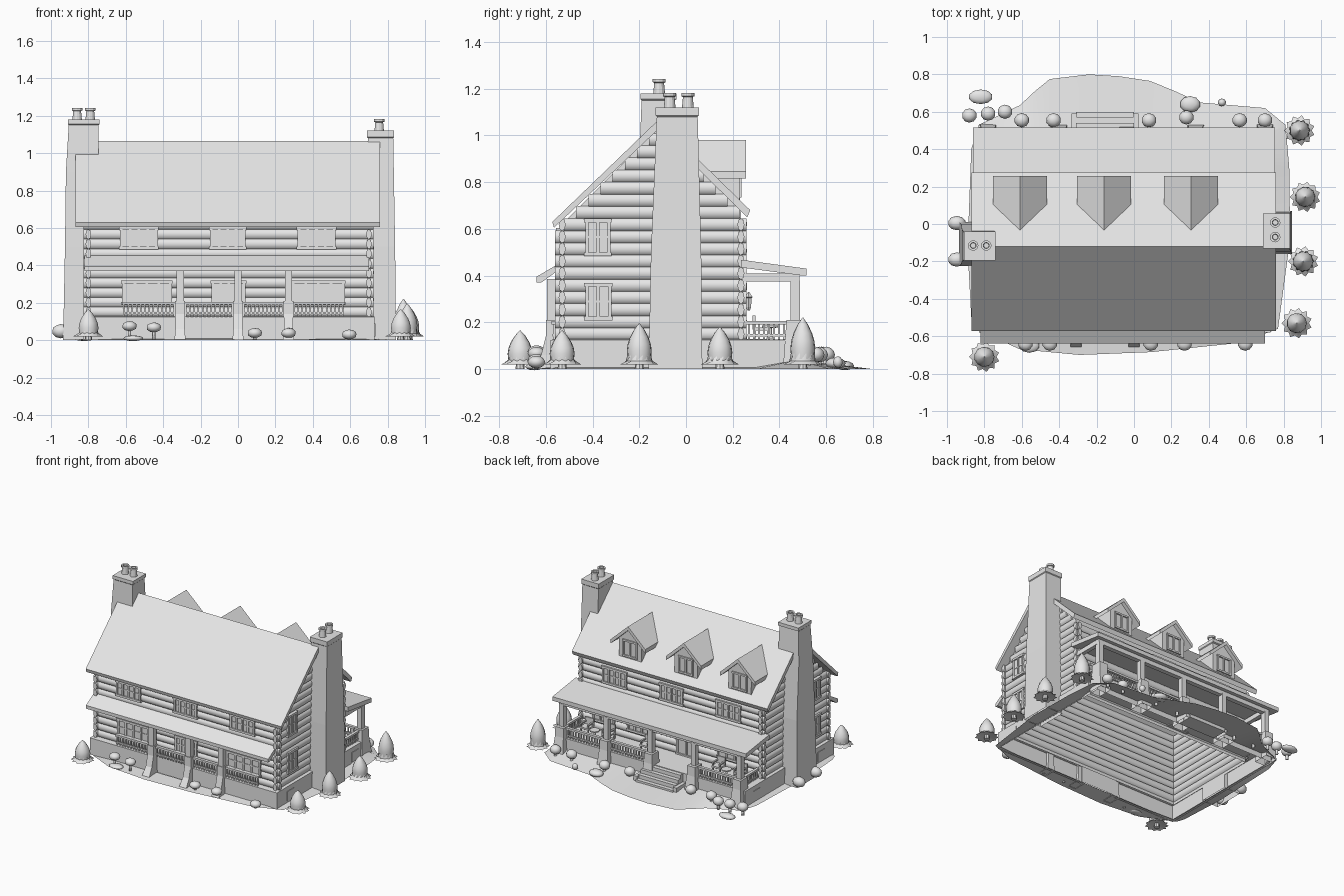
import bpy, bmesh, math, random
from mathutils import Matrix, Vector
random.seed(4)

GREY = bpy.data.materials.new("light_grey")
GREY.diffuse_color = (0.8, 0.8, 0.8, 1)


def finish(bm, name, smooth=False, recalc=True):
    if recalc:
        bmesh.ops.recalc_face_normals(bm, faces=bm.faces)
    me = bpy.data.meshes.new(name)
    bm.to_mesh(me)
    bm.free()
    me.materials.append(GREY)
    if smooth:
        me.shade_smooth()
    ob = bpy.data.objects.new(name, me)
    bpy.context.collection.objects.link(ob)
    return ob


def loft(bm, rings, bottom=True, top=True):
    vs = [[bm.verts.new(p) for p in r] for r in rings]
    n = len(vs[0])
    for a, b in zip(vs, vs[1:]):
        for i in range(n):
            bm.faces.new((a[i], a[(i + 1) % n], b[(i + 1) % n], b[i]))
    if bottom:
        bm.faces.new(vs[0][::-1])
    if top:
        bm.faces.new(vs[-1])


def rect(z, x0, x1, y0, y1):
    return [(x0, y0, z), (x1, y0, z), (x1, y1, z), (x0, y1, z)]


def box(bm, x0, x1, y0, y1, z0, z1, bottom=True):
    loft(bm, [rect(z0, x0, x1, y0, y1), rect(z1, x0, x1, y0, y1)], bottom)


def prism_x(bm, prof, x0, x1):
    loft(bm, [[(x, y, z) for y, z in prof] for x in (x0, x1)])


def lathe(bm, x, y, prof, n=12, star=0.0):
    # star alternates the radius to give ragged points
    rings = []
    for k, (r, z) in enumerate(prof):
        rings.append([(x + r * (1 - star * ((i + k) % 2)) * math.cos(2 * math.pi * i / n),
                       y + r * (1 - star * ((i + k) % 2)) * math.sin(2 * math.pi * i / n), z) for i in range(n)])
    loft(bm, rings)


XL, XR, YF, YB = -0.80, 0.70, -0.53, 0.235   # wall planes
RIDGE_Y, RIDGE_Z = -0.12, 1.06

# House shell, open underneath and under the roof
bm = bmesh.new()
prism_x(bm, [(YF, 0.1), (YF, 0.62), (RIDGE_Y, 1.03), (YB, 0.68), (YB, 0.1)], XL, XR)
bmesh.ops.recalc_face_normals(bm, faces=bm.faces)
bmesh.ops.delete(bm, geom=[f for f in bm.faces if abs(f.normal.z) > 0.3], context='FACES_ONLY')
finish(bm, "house_walls", recalc=False)

# Log courses on all four walls, shortened under the gables
bm = bmesh.new()


def log(p, q, r=0.027, squash=0.015):
    p, q = Vector(p), Vector(q)
    side = Vector((0, 0, 1)).cross((q - p).normalized())
    loft(bm, [[c + side * squash * math.cos(a * math.pi / 4) + Vector((0, 0, r * math.sin(a * math.pi / 4)))
               for a in range(8)] for c in (p, q)])


for k in range(17):
    z = 0.15 + k * 0.052
    if z < 0.63:
        log((XL - 0.025, YF, z), (XR + 0.025, YF, z))
    if z < 0.67:
        log((XL - 0.025, YB, z), (XR + 0.025, YB, z))
    ya = max(YF - 0.03, RIDGE_Y - (1.02 - z))
    yb = min(YB + 0.025, RIDGE_Y + (1.02 - z))
    if yb - ya > 0.05:
        for x in (XL, XR):
            log((x, ya, z), (x, yb, z))
finish(bm, "log_courses", True).modifiers.new("edges", 'EDGE_SPLIT').split_angle = math.radians(50)

# Main roof and the two porch roofs
bm = bmesh.new()
prism_x(bm, [(-0.565, 0.605), (-0.572, 0.63), (RIDGE_Y, RIDGE_Z + 0.005), (0.275, 0.68), (0.262, 0.65), (RIDGE_Y, 1.025)], -0.87, 0.76)
finish(bm, "main_roof")
bm = bmesh.new()
prism_x(bm, [(-0.53, 0.435), (-0.53, 0.46), (-0.64, 0.395), (-0.64, 0.37), (-0.62, 0.37)], -0.82, 0.70)
finish(bm, "front_porch_roof")
bm = bmesh.new()
prism_x(bm, [(0.235, 0.435), (0.235, 0.468), (0.515, 0.43), (0.515, 0.40), (0.5, 0.40)], -0.86, 0.755)
box(bm, -0.80, 0.72, 0.45, 0.485, 0.37, 0.41)
for x in (-0.78, 0.70):
    box(bm, x - 0.015, x + 0.015, 0.24, 0.46, 0.375, 0.41)
finish(bm, "back_porch_roof")

# Dormers on the back slope, their backs cut along the roof
bm = bmesh.new()
for c in (-0.61, -0.16, 0.305):
    prof = [(c - 0.095, 0.70), (c + 0.095, 0.70), (c + 0.095, 0.87), (c, 0.955), (c - 0.095, 0.87)]
    loft(bm, [[(x, RIDGE_Y + (1.04 - z) / 0.97, z) for x, z in prof], [(x, 0.228, z) for x, z in prof]], bottom=False)
    for s in (-1, 1):
        rows = []
        for x, z, yb in ((c, 0.98, -0.04), (c + s * 0.145, 0.845, 0.10)):
            rows.append([(x, yb, z), (x, 0.257, z), (x, 0.257, z - 0.03), (x, yb, z - 0.03)])
        loft(bm, rows)
    for z in (0.735, 0.85):
        box(bm, c - 0.062, c + 0.062, 0.225, 0.238, z, z + 0.013)
    for dx in (-0.055, 0, 0.055):
        box(bm, c + dx - 0.006, c + dx + 0.006, 0.225, 0.237, 0.74, 0.855)
finish(bm, "dormers")

# Chimneys with caps and pots
bm = bmesh.new()
loft(bm, [rect(0, 0.70, 0.845, -0.16, 0.07), rect(0.5, 0.70, 0.84, -0.15, 0.065),
          rect(1.08, 0.695, 0.83, -0.125, 0.05), rect(1.085, 0.69, 0.835, -0.13, 0.055),
          rect(1.12, 0.69, 0.835, -0.13, 0.055)], bottom=False)
loft(bm, [rect(0, -0.935, -0.80, -0.225, 0.01), rect(0.5, -0.925, -0.80, -0.215, 0),
          rect(0.9, -0.92, -0.745, -0.20, -0.03), rect(1.15, -0.905, -0.745, -0.19, -0.05),
          rect(1.155, -0.91, -0.74, -0.195, -0.04), rect(1.18, -0.91, -0.74, -0.195, -0.04)], bottom=False)
for x, y, z in ((0.755, 0.008, 1.12), (0.755, -0.07, 1.12), (-0.86, -0.115, 1.18), (-0.79, -0.115, 1.18)):
    lathe(bm, x, y, [(0.026, z - 0.01), (0.021, z + 0.045), (0.028, z + 0.048), (0.028, z + 0.062), (0.016, z + 0.062), (0.014, z + 0.03)])
finish(bm, "chimneys")

# Windows and doors, laid out on any wall by (along, height, depth)
bm = bmesh.new()


def plate(wall, u0, u1, z0, z1, d):
    if wall == 'front':
        box(bm, u0, u1, YF - d, YF, z0, z1)
    elif wall == 'back':
        box(bm, u0, u1, YB, YB + d, z0, z1)
    elif wall == 'left':
        box(bm, XL - d, XL, u0, u1, z0, z1)
    else:
        box(bm, XR, XR + d, u0, u1, z0, z1)


def window(wall, u0, u1, z0, z1, panes):
    plate(wall, u0, u1, z0, z1, 0.016)
    for a, b in ((z0 - 0.006, z0 + 0.01), (z1 - 0.012, z1 + 0.004)):
        plate(wall, u0 - 0.006, u1 + 0.006, a, b, 0.026)
    for i in range(panes + 1):
        u = u0 + 0.006 + (u1 - u0 - 0.012) * i / panes
        plate(wall, u - 0.007, u + 0.007, z0, z1, 0.024)
    plate(wall, u0, u1, (z0 + z1) / 2 - 0.004, (z0 + z1) / 2 + 0.004, 0.02)


for a, b in ((-0.63, -0.43), (-0.15, 0.04), (0.32, 0.52)):
    window('front', a, b, 0.49, 0.60, 4)
    window('back', a, b, 0.505, 0.625, 4)
for a, b in ((-0.62, -0.355), (-0.14, 0.04), (0.29, 0.57)):
    window('front', a, b, 0.195, 0.315, 4)
for a, b in ((-0.66, -0.44), (0.13, 0.31), (0.42, 0.60)):
    window('back', a, b, 0.20, 0.35, 3)
window('back', -0.26, -0.10, 0.13, 0.365, 2)
for wall in ('left', 'right'):
    window(wall, -0.43, -0.325, 0.49, 0.64, 2)
    window(wall, -0.43, -0.32, 0.215, 0.365, 2)
finish(bm, "windows_and_door")

# Stone foundation as one skirt with a ledge and an open inside, stepped back between the buttresses
bm = bmesh.new()
foot = [(XL - 0.03, -0.58), (-0.31, -0.58), (-0.31, -0.555), (0, -0.555), (0, -0.58), (XR + 0.03, -0.58),
        (XR + 0.03, 0.48), (XL - 0.03, 0.48)]
loft(bm, [[(x, y, 0) for x, y in foot], [(x, y, 0.125) for x, y in foot],
          [(min(XR, max(XL, x)), min(YB, max(YF, y)), 0.13) for x, y in foot]], False, False)
for x in (-0.31, 0.0, 0.27):
    loft(bm, [rect(0, x - 0.03, x + 0.03, -0.66, -0.56), rect(0.06, x - 0.025, x + 0.025, -0.62, -0.56),
              rect(0.14, x - 0.025, x + 0.025, -0.60, -0.56)], bottom=False)
for x0, x1 in ((XL - 0.034, XL - 0.03), (XR + 0.03, XR + 0.034)):   # vents
    for y in (-0.42, 0.35):
        box(bm, x0, x1, y - 0.04, y + 0.04, 0.02, 0.09)
finish(bm, "foundation")

# Steps up to the back porch
bm = bmesh.new()
prof = [(0.48, 0)]
for i in range(4):
    prof += [(0.60 - 0.03 * i, 0.027 * i + 0.012 * (i > 0)), (0.60 - 0.03 * i, 0.027 * (i + 1) + 0.012)]
prism_x(bm, prof + [(0.48, 0.12)], -0.31, 0.0)
for x in (-0.32, 0.01):
    box(bm, x - 0.015, x + 0.015, 0.48, 0.59, 0, 0.06, False)
finish(bm, "porch_steps")

# Porch posts on stone piers
BACK = [-0.78, -0.40, -0.04, 0.33, 0.70]
bm = bmesh.new()
for x in BACK:
    loft(bm, [rect(0, x - 0.045, x + 0.045, 0.415, 0.535), rect(0.14, x - 0.035, x + 0.035, 0.425, 0.512),
              rect(0.21, x - 0.033, x + 0.033, 0.43, 0.51)], bottom=False)
    box(bm, x - 0.019, x + 0.019, 0.447, 0.487, 0.20, 0.38)
for x in (-0.31, 0.0, 0.27):
    box(bm, x - 0.027, x + 0.027, -0.60, -0.55, 0.12, 0.21)
    box(bm, x - 0.02, x + 0.02, -0.595, -0.555, 0.2, 0.385)
finish(bm, "porch_posts")

# Railings with balusters
bm = bmesh.new()


def railing(p, q):
    p, q = Vector(p), Vector(q)
    n = max(2, round((q - p).length / 0.022))
    for z0, z1, w in ((0.14, 0.15, 0.006), (0.19, 0.205, 0.011)):
        box(bm, min(p.x, q.x) - w, max(p.x, q.x) + w, min(p.y, q.y) - w, max(p.y, q.y) + w, z0, z1)
    for i in range(n + 1):
        c = p.lerp(q, i / n)
        box(bm, c.x - 0.004, c.x + 0.004, c.y - 0.004, c.y + 0.004, 0.125, 0.195)


for a, b in ((-0.61, -0.34), (-0.28, -0.03), (0.03, 0.24), (0.30, 0.56)):
    railing((a, -0.565, 0), (b, -0.565, 0))
for i, (a, b) in enumerate(zip(BACK, BACK[1:])):
    if i != 1:
        railing((a + 0.04, 0.465, 0), (b - 0.04, 0.465, 0))
for x in (BACK[0], BACK[-1]):
    railing((x, 0.27, 0), (x, 0.42, 0))
finish(bm, "railings")

# Porch chairs, tables and wall lanterns
bm = bmesh.new()
for x in (-0.68, -0.50, 0.10, 0.42, 0.60):
    box(bm, x - 0.035, x + 0.035, 0.29, 0.36, 0.165, 0.178)
    box(bm, x - 0.035, x + 0.035, 0.285, 0.297, 0.17, 0.23)
    for dx in (-0.03, 0.03):
        box(bm, x + dx - 0.006, x + dx + 0.006, 0.29, 0.36, 0.195, 0.204)
        for y in (0.295, 0.352):
            box(bm, x + dx - 0.005, x + dx + 0.005, y - 0.005, y + 0.005, 0.13, 0.20)
for x in (-0.59, 0.51):
    lathe(bm, x, 0.36, [(0.02, 0.13), (0.008, 0.14), (0.008, 0.175), (0.035, 0.178), (0.035, 0.187)])
for x in (-0.30, -0.06, 0.36):
    lathe(bm, x, 0.268, [(0.006, 0.25), (0.012, 0.265), (0.015, 0.305), (0.02, 0.308), (0.003, 0.33)], 6)
finish(bm, "porch_furniture")

# Egg-shaped conifers with a ragged skirt
bm = bmesh.new()
for x, y, h in ((0.885, 0.50, 0.22), (0.915, 0.145, 0.18), (0.905, -0.20, 0.195), (0.87, -0.53, 0.165), (-0.80, -0.71, 0.165)):
    lathe(bm, x, y, [(0.02, 0), (0.016, 0.035)], 8)
    lathe(bm, x, y, [(0.03, 0.03), (0.082, 0.02), (0.058, 0.035), (0.052, 0.3 * h)], 22, 0.2)
    lathe(bm, x, y, [(0.05, 0.2 * h), (0.054, 0.4 * h), (0.05, 0.55 * h), (0.04, 0.7 * h), (0.022, 0.87 * h), (0.002, h)], 11)
finish(bm, "conifers", True).modifiers.new("edges", 'EDGE_SPLIT').split_angle = math.radians(40)

# Round shrubs and low stones
bm = bmesh.new()


def blob(x, y, z, r, rz, ry=0.95):
    m = Matrix.Translation((x, y, z)) @ Matrix.Diagonal((r, r * ry, rz, 1))
    bmesh.ops.create_icosphere(bm, subdivisions=2, radius=1, matrix=m)


for x, y in ((-0.88, 0.58), (-0.78, 0.59), (-0.69, 0.60), (-0.60, 0.555), (-0.43, 0.555), (0.08, 0.555),
             (0.28, 0.57), (0.565, 0.555), (0.70, 0.555)):
    blob(x, y, 0.062, 0.04, 0.034)
    lathe(bm, x, y, [(0.012, 0), (0.01, 0.04)], 6)
for y in (0.005, -0.19):
    blob(-0.947, y, 0.048, 0.048, 0.038, 0.8)
for x, z in ((-0.58, 0.075), (-0.45, 0.068), (0.09, 0.038), (0.27, 0.038), (0.595, 0.03)):
    blob(x, -0.64, z, 0.04, 0.027)
    lathe(bm, x, -0.64, [(0.01, 0), (0.008, z)], 6)
blob(-0.82, 0.68, 0.015, 0.065, 0.02, 0.6)
blob(0.30, 0.64, 0.025, 0.055, 0.025, 0.8)
blob(0.47, 0.65, 0.03, 0.022, 0.025)
blob(-0.56, -0.65, 0.01, 0.055, 0.015, 0.7)
finish(bm, "shrubs_and_stones", True)

# Garden ground: a ring around the house rising gently towards it
bm = bmesh.new()
edge = [(0.77, -0.56), (0.835, -0.08), (0.83, 0.3), (0.81, 0.53), (0.70, 0.62), (0.35, 0.65), (0.22, 0.71),
        (0.085, 0.765), (-0.08, 0.79), (-0.24, 0.80), (-0.45, 0.775), (-0.53, 0.71), (-0.61, 0.635), (-0.83, 0.53),
        (-0.87, 0.40), (-0.89, -0.13), (-0.87, -0.5), (-0.85, -0.56), (-0.61, -0.67), (-0.29, -0.70), (0.09, -0.685), (0.57, -0.635)]
outer = [bm.verts.new((x, y, 0)) for x, y in edge]
inner = [bm.verts.new((min(0.72, max(-0.82, x)), min(0.48, max(-0.57, y)), 0.04 if y > 0.4 else 0.008)) for x, y in edge]
for i in range(len(edge)):
    j = (i + 1) % len(edge)
    bm.faces.new((outer[i], outer[j], inner[j], inner[i]))
finish(bm, "garden_ground", True, False)
